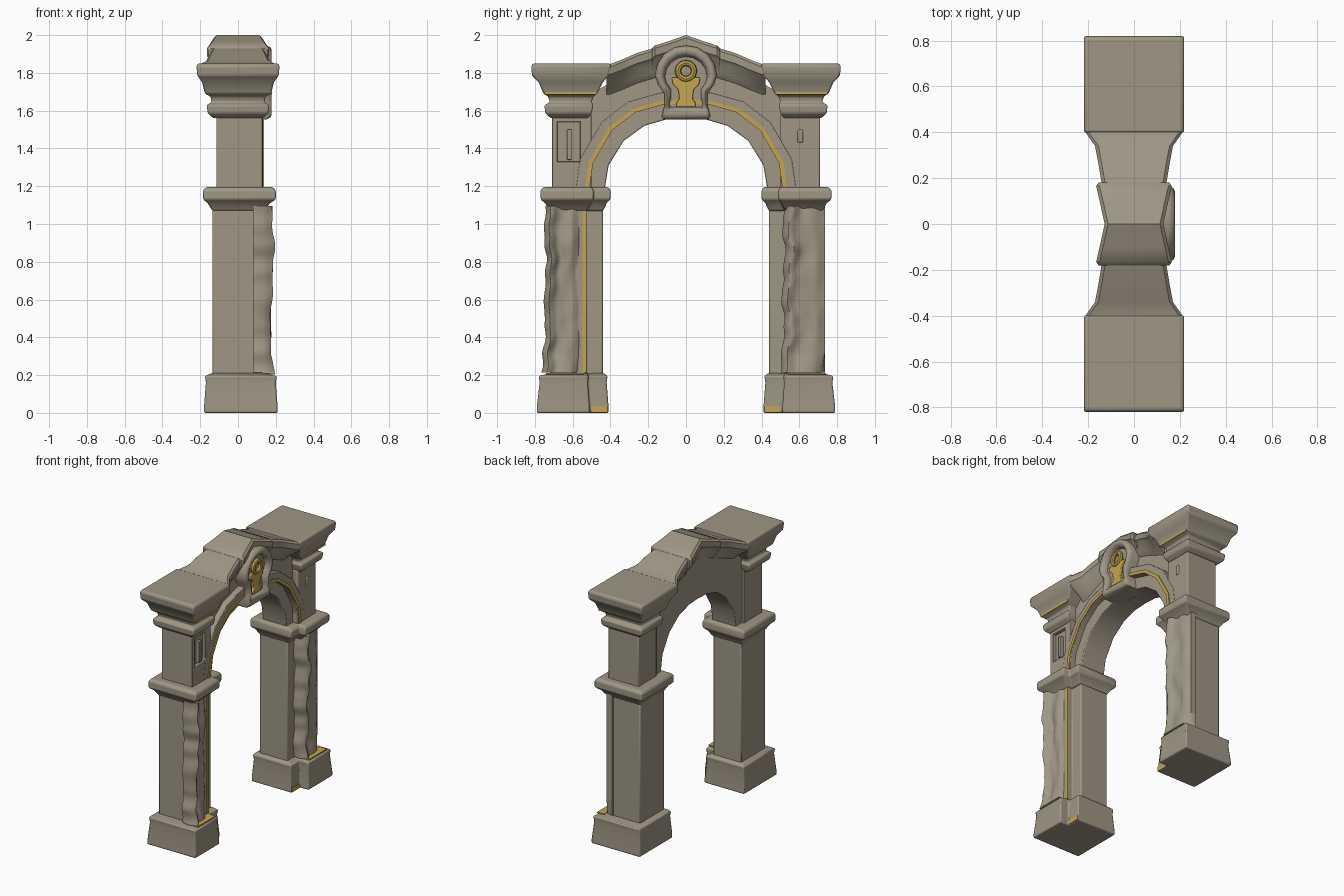
import bpy, bmesh, math
from mathutils import Vector, noise

if "Cube" in bpy.data.objects:
    bpy.data.objects.remove(bpy.data.objects["Cube"])


def material(name, rgb):
    m = bpy.data.materials.new(name)
    m.use_nodes = True
    m.diffuse_color = (*rgb, 1)
    bsdf = m.node_tree.nodes["Principled BSDF"]
    bsdf.inputs["Base Color"].default_value = (*rgb, 1)
    bsdf.inputs["Roughness"].default_value = 0.8
    return m


STONE = material("warm_grey_stone", (0.35, 0.31, 0.235))
GOLD = material("aged_gold", (0.55, 0.38, 0.08))


def finish(name, bm, mat, bevel=0.0, angle=35):
    bmesh.ops.recalc_face_normals(bm, faces=bm.faces)
    me = bpy.data.meshes.new(name)
    bm.to_mesh(me)
    bm.free()
    me.materials.append(mat)
    ob = bpy.data.objects.new(name, me)
    bpy.context.collection.objects.link(ob)
    if bevel:
        mod = ob.modifiers.new("soft_edges", "BEVEL")
        mod.width, mod.segments = bevel, 2
        mod.angle_limit = math.radians(30)
    bpy.ops.object.select_all(action="DESELECT")
    ob.select_set(True)
    bpy.context.view_layer.objects.active = ob
    bpy.ops.object.shade_smooth_by_angle(angle=math.radians(angle))
    return ob


def loft(name, rings, mat=STONE, bevel=0.0, angle=35):
    """Skin a list of equal-length closed rings and cap both ends."""
    bm = bmesh.new()
    rows = [[bm.verts.new(p) for p in ring] for ring in rings]
    n = len(rows[0])
    for a, b in zip(rows, rows[1:]):
        for i in range(n):
            j = (i + 1) % n
            bm.faces.new((a[i], a[j], b[j], b[i]))
    bm.faces.new(rows[0])
    bm.faces.new(rows[-1])
    return finish(name, bm, mat, bevel, angle)


def box(name, x0, x1, y0, y1, z0, z1, mat=STONE, bevel=0.0):
    ring = [(x0, y0), (x1, y0), (x1, y1), (x0, y1)]
    return loft(name, [[(x, y, z) for x, y in ring] for z in (z0, z1)], mat, bevel)


def both_ways(half):
    """Mirror a half path that ends on the centre line."""
    return half + [(-y, z) for y, z in half[-2::-1]]


def arch_band(name, inner, outer, x0, x1, mat=STONE, bevel=0.0):
    rings = [[(x0, *a), (x1, *a), (x1, *b), (x0, *b)]
             for a, b in zip(both_ways(inner), both_ways(outer))]
    return loft(name, rings, mat, bevel)


# Column sections: z, back, front, recessed jamb front, inner, step, outer
base = [(0, -.18, .21, .14, .41, .51, .79), (.03, -.18, .21, .14, .41, .51, .79),
        (.16, -.17, .20, .13, .42, .52, .775), (.195, -.175, .205, .135, .415, .515, .78),
        (.21, -.14, .14, .10, .435, .525, .725)]
shaft = [(z, -.135, .13, .09, .44, .53, .72) for z in (.2, 1.1)]
impost = [(1.07, -.136, .135, .1, .438, .525, .722), (1.11, -.16, .17, .125, .42, .505, .745),
          (1.13, -.185, .2, .15, .4, .49, .77), (1.18, -.185, .2, .15, .4, .49, .77),
          (1.195, -.17, .185, .135, .41, .5, .755)]
# Capital sections: z, half depth, inner, outer
capital = [(1.56, .13, .52, .715), (1.585, .16, .5, .745), (1.63, .165, .49, .75),
           (1.645, .14, .5, .72), (1.675, .145, .49, .73), (1.69, .175, .47, .755),
           (1.75, .19, .44, .78), (1.785, .215, .41, .815), (1.835, .22, .4, .82),
           (1.85, .212, .4, .81)]


def stepped(sections, s):
    return [[(b, s * i, z), (j, s * i, z), (j, s * t, z), (f, s * t, z),
             (f, s * o, z), (b, s * o, z)] for z, b, f, j, i, t, o in sections]


def weathered_relief(name, y0, y1, seed):
    """Draped carving: a ragged trunk along one edge and soft folds beside it."""
    steps, cols, rings = 48, 14, []
    for k in range(steps + 1):
        t = k / steps
        z = .215 + .88 * t
        foot = max(0, 1 - t * 9)
        rag = .022 * noise.noise(Vector((seed, 1, z * 11)))
        ring = [(.08, y1, z), (.08, y0 + rag, z)]
        for c in range(cols + 1):
            u = c / cols
            trunk = .035 * math.exp(-((u - .16 - rag * 3) / .13) ** 2)
            fold = .016 * noise.noise(Vector((u * 3.5, seed, z * 6)))
            knot = .015 * math.exp(-((z - .9) / .06) ** 2) * (1 - u)
            edge = min(1, u * 7 + .3, (1 - u) * 5)
            x = .125 + (.02 + trunk + fold + knot + .02 * foot) * edge
            ring.append((x, y0 + rag * (1 - u) - .012 * foot + (y1 - y0) * u, z))
        rings.append(ring)
    loft(name, rings, STONE, angle=60)


for side, s in (("right", -1), ("left", 1)):
    loft(side + "_base", stepped(base, s), bevel=.008)
    loft(side + "_shaft", stepped(shaft, s), bevel=.008)
    loft(side + "_impost", stepped(impost, s), bevel=.008)
    loft(side + "_capital", [[(-d, s * i, z), (d, s * i, z), (d, s * o, z), (-d, s * o, z)]
                             for z, d, i, o in capital], bevel=.008)
    # Gold edging on cornice and foot
    for part, x0, x1, ya, yb, z0, z1 in (("capital_gilding", .172, .18, .47, .75, 1.685, 1.7),
                                         ("foot_gilding", .14, .197, .54, .74, .204, .212),
                                         ("jamb_gilding", .135, .143, .415, .5, .002, .035)):
        box(f"{side}_{part}", x0, x1, *sorted((s * ya, s * yb)), z0, z1, GOLD)

weathered_relief("right_relief", -.745, -.56, 3.3)
weathered_relief("left_relief", .515, .735, 8.7)
box("right_shaft_gilding", .127, .135, -.548, -.526, .215, 1.08, GOLD)

# Upper shafts, one with a sunken panel
box("left_upper_shaft", -.115, .13, .5, .71, 1.18, 1.58, bevel=.008)
box("left_upper_chip", .12, .137, .59, .62, 1.43, 1.5, bevel=.008)
box("right_upper_shaft", -.115, .105, -.71, -.5, 1.18, 1.58)
for part, ya, yb, z0, z1 in (("outer", -.71, -.68, 1.18, 1.58), ("inner", -.56, -.5, 1.18, 1.58),
                             ("lower", -.69, -.55, 1.18, 1.33), ("upper", -.69, -.55, 1.54, 1.58),
                             ("middle", -.63, -.605, 1.34, 1.5)):
    box(f"right_panel_{part}", .09, .13, ya, yb, z0, z1, bevel=.004)

# Arch wall, raised moulding and gold line
intrados = [(.43, 1.19), (.41, 1.31), (.33, 1.44), (.22, 1.52), (.1, 1.555), (0, 1.56)]
ridge = [(.535, 1.19), (.515, 1.33), (.41, 1.51), (.28, 1.61), (.12, 1.655), (0, 1.66)]
extrados = [(.58, 1.19), (.58, 1.6), (.45, 1.72), (.3, 1.8), (.15, 1.86), (0, 1.9)]


def grown(path, f):
    return [(y * f, 1.19 + (z - 1.19) * f) for y, z in path]


arch_band("arch_wall", intrados, extrados, -.1, .09, bevel=.006)
arch_band("arch_moulding", grown(ridge, .955), grown(ridge, 1.09), .05, .132, bevel=.005)
arch_band("arch_gilding", grown(ridge, .955), ridge, .131, .138, GOLD)


# Raking cornice and crown: y, half depth, top height
def cornice_ring(y, w, z):
    side = [(w - .015, z), (w, z - .015), (w, z - .055), (w - .02, z - .075),
            (min(w - .02, .115), z - .13), (.09, z - .16)]
    return [(x, y, h) for x, h in side] + [(-x, y, h) for x, h in reversed(side)]


rake = [(.42, .215, 1.845), (.4, .212, 1.847), (.34, .17, 1.87), (.26, .155, 1.905), (.16, .138, 1.935)]
for side, s in (("right", -1), ("left", 1)):
    loft(side + "_raking_cornice", [cornice_ring(s * y, w, z) for y, w, z in rake])
crown = [(-.18, .155, 1.93), (-.165, .165, 1.945), (-.1, .15, 1.965), (0, .128, 2),
         (.1, .15, 1.965), (.165, .165, 1.945), (.18, .155, 1.93)]
loft("crown", [cornice_ring(*c) for c in crown])

# Keystone: a keyhole frame with a sunken centre
outline = [(0, 1.945), (.06, 1.935), (.115, 1.9), (.15, 1.85), (.165, 1.79), (.15, 1.74),
           (.115, 1.69), (.115, 1.63), (.13, 1.57), (.12, 1.553)]
outline = outline + [(-y, z) for y, z in outline[:0:-1]]


def keyhole(x, shrink):
    return [(x, y * shrink, 1.76 + (z - 1.76) * shrink) for y, z in outline]


loft("keystone", [keyhole(.02, 1), keyhole(.15, 1), keyhole(.172, .95), keyhole(.178, .87),
                  keyhole(.172, .76), keyhole(.15, .7), keyhole(.135, .68)], angle=50)

# Gold key emblem
bpy.ops.mesh.primitive_torus_add(location=(.15, 0, 1.81), rotation=(0, math.pi / 2, 0),
                                 major_radius=.042, minor_radius=.016,
                                 major_segments=24, minor_segments=8)
ring = bpy.context.object
ring.name = "emblem_ring"
ring.data.materials.append(GOLD)
bpy.ops.object.shade_smooth_by_angle()
stem = [(1.62, .05), (1.645, .05), (1.66, .035), (1.71, .04), (1.74, .07), (1.775, .075)]
loft("emblem_stem", [[(.12, -w, z), (.155, -w, z), (.155, w, z), (.12, w, z)]
                     for z, w in stem], GOLD, bevel=.005)
